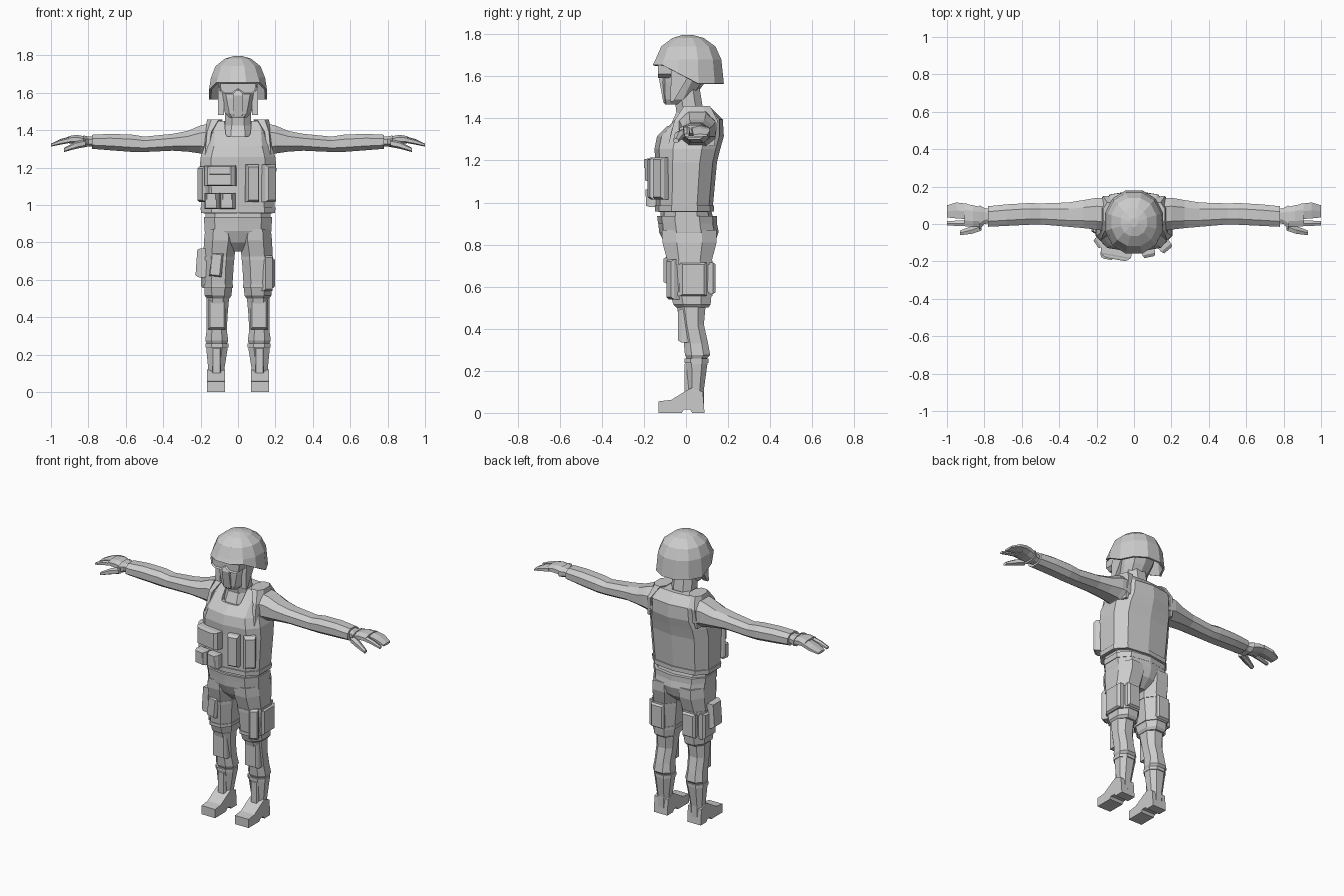
import bpy, bmesh, math
from mathutils import Vector, Matrix

grey = bpy.data.materials.new("plain_grey")
grey.diffuse_color = (0.6, 0.6, 0.6, 1)


def finish(name, bm, mirror=False):
    bmesh.ops.recalc_face_normals(bm, faces=bm.faces)
    me = bpy.data.meshes.new(name)
    bm.to_mesh(me)
    bm.free()
    me.materials.append(grey)
    ob = bpy.data.objects.new(name, me)
    bpy.context.collection.objects.link(ob)
    if mirror:
        ob.modifiers.new("mirror", 'MIRROR').use_axis[0] = True
    return ob


def loft(name, secs, n=8, axis='z', sq=0.85, mirror=False, cap0=True, move=None):
    """Skin rings; each section is (t, a0, a1, b0, b1) across the axis."""
    bm = bmesh.new()
    rings = []
    angs = [2 * math.pi * (i + 0.5) / n for i in range(n)]
    shape = [(math.copysign(abs(math.cos(a)) ** sq, math.cos(a)),
              math.copysign(abs(math.sin(a)) ** sq, math.sin(a))) for a in angs]
    mx, my = max(p[0] for p in shape), max(p[1] for p in shape)
    for k, (t, a0, a1, b0, b1) in enumerate(secs):
        ring = []
        for u, v in shape:
            a = (a0 + a1) / 2 + u / mx * (a1 - a0) / 2
            b = (b0 + b1) / 2 + v / my * (b1 - b0) / 2
            co = Vector((a, b, t) if axis == 'z' else (t, a, b))
            ring.append(bm.verts.new(move(k, co) if move else co))
        rings.append(ring)
    for r, s in zip(rings, rings[1:]):
        for i in range(n):
            j = (i + 1) % n
            bm.faces.new((r[i], r[j], s[j], s[i]))
    if cap0:
        bm.faces.new(rings[0])
    bm.faces.new(rings[-1])
    return finish(name, bm, mirror)


def extrude(name, pts, axis, lo, hi, mirror=False, inset=0):
    """Outline extruded along x (points y,z) or y (points x,z)."""
    bm = bmesh.new()
    at = lambda p, d: (d, p[0], p[1]) if axis == 'x' else (p[0], d, p[1])
    a = [bm.verts.new(at(p, lo)) for p in pts]
    b = [bm.verts.new(at(p, hi)) for p in pts]
    front = bm.faces.new(a)
    bm.faces.new(b)
    for i in range(len(pts)):
        j = (i + 1) % len(pts)
        bm.faces.new((a[i], a[j], b[j], b[i]))
    if inset:
        bmesh.ops.recalc_face_normals(bm, faces=bm.faces)
        bmesh.ops.inset_individual(bm, faces=[front], thickness=inset, depth=-inset)
    return finish(name, bm, mirror)


def pouch(name, loc, size, turn=0, tilt=0, taper=0.78, mirror=False):
    """Box whose outer (-y before turning) face is smaller."""
    bm = bmesh.new()
    bmesh.ops.create_cube(bm, size=1)
    outer = [f for f in bm.faces if f.normal.y < -0.9]
    bmesh.ops.inset_individual(bm, faces=outer, thickness=0.0)
    for v in outer[0].verts:
        v.co.x *= taper
        v.co.z *= 0.5 + taper / 2
    for v in bm.verts:
        if v.co.y < 0 and v not in outer[0].verts:
            v.co.y = -0.2
    m = (Matrix.Translation(loc) @ Matrix.Rotation(math.radians(tilt), 4, 'Y')
         @ Matrix.Rotation(math.radians(turn), 4, 'Z') @ Matrix.Diagonal((*size, 1)))
    bm.transform(m)
    return finish(name, bm, mirror)


# Helmet: open shell, rim high over the face and low at ears and nape
def rim(k, co):
    if k == 0:
        co.z = 1.655 - 0.09 * min(1, max(0, (co.y + 0.10) / 0.14))
    return co


helmet = loft("helmet", [(1.57, -.155, .155, -.158, .18), (1.68, -.145, .145, -.145, .168),
                         (1.742, -.12, .12, -.118, .14), (1.782, -.07, .07, -.065, .085),
                         (1.797, -.02, .02, -.015, .03)], 12, sq=0.95, cap0=False, move=rim)
helmet.modifiers.new("shell", 'SOLIDIFY').thickness = 0.012

# Head, goggles, chin strap, neck and collar
loft("head", [(1.465, -.045, .045, -.10, -.03), (1.49, -.07, .07, -.11, .03),
              (1.57, -.092, .092, -.118, .09), (1.62, -.105, .105, -.115, .12),
              (1.72, -.1, .1, -.09, .12)], 10)
extrude("mask_ridge", [(-.108, 1.475), (-.128, 1.585), (-.118, 1.61), (-.08, 1.6), (-.08, 1.475)],
        'x', -.025, .025)
extrude("goggles", [(-.1, 1.655), (.1, 1.655), (.098, 1.61), (.075, 1.592), (.03, 1.592), (0, 1.615),
                    (-.03, 1.592), (-.075, 1.592), (-.098, 1.61)], 'y', -.132, -.06, inset=.008)
extrude("chin_strap", [(-.075, 1.48), (-.06, 1.48), (.03, 1.63), (-.07, 1.63)], 'x', .075, .108, True)
loft("neck", [(1.36, -.075, .075, -.05, .09), (1.42, -.07, .07, -.045, .085),
              (1.56, -.068, .068, -.06, .062)], 8)
loft("collar", [(1.33, -.085, .085, -.09, .1), (1.385, -.08, .08, -.065, .1),
                (1.425, -.072, .072, -.048, .095)], 8)

# Vest, with the neckline cut out
vest = loft("vest", [(.955, -.185, .185, -.13, .12), (.985, -.195, .195, -.142, .128),
                     (1.19, -.205, .205, -.145, .147), (1.255, -.2, .2, -.15, .163),
                     (1.315, -.18, .18, -.138, .18), (1.395, -.172, .172, -.06, .175),
                     (1.45, -.16, .16, -.012, .12)], 10, sq=0.7)
cutter = loft("neck_cutter", [(1.365, -.065, .065, -.12, .085), (1.6, -.085, .085, -.12, .1)], 8)
cut = vest.modifiers.new("neckline", 'BOOLEAN')
cut.operation, cut.object = 'DIFFERENCE', cutter
cutter.hide_render = True
cutter.hide_set(True)
loft("vest_hem", [(.957, -.198, .198, -.148, .134), (.985, -.2, .2, -.148, .134)], 10, sq=0.7)
loft("shoulder_strap", [(1.27, .15, .185, -.085, .135), (1.39, .13, .178, -.055, .15),
                        (1.458, .08, .165, -.01, .115)], 8, mirror=True)

# Chest pouches
pouch("radio_pouch", (-.095, -.155, 1.155), (.165, .06, .11), -10)
pouch("radio_flap", (-.095, -.175, 1.185), (.13, .03, .045), -10)
for i, x in enumerate((-.14, -.055)):
    pouch(f"small_pouch_{i}", (x, -.157, 1.022), (.078, .055, .085), -10)
    pouch(f"small_flap_{i}", (x, -.174, 1.045), (.06, .03, .035), -10)
pouch("magazine_pouch_inner", (.077, -.15, 1.115), (.07, .055, .2), 12)
pouch("magazine_pouch_outer", (.165, -.118, 1.115), (.07, .055, .2), 40)
pouch("side_pouch", (-.182, -.095, 1.11), (.06, .05, .19), -55)

# Arms: sleeve, cuff, palm, fingers, thumb
loft("sleeve", [(.13, -.04, .14, 1.25, 1.44), (.2, -.03, .14, 1.275, 1.425),
                (.27, -.022, .128, 1.285, 1.395), (.35, -.015, .115, 1.29, 1.38),
                (.5, -.002, .11, 1.283, 1.365), (.56, -.004, .112, 1.283, 1.375),
                (.68, -.01, .105, 1.292, 1.38), (.78, -.015, .095, 1.3, 1.375)],
     8, 'x', mirror=True)
loft("glove_cuff", [(.77, .005, .08, 1.31, 1.365), (.8, .0, .085, 1.313, 1.365),
                    (.825, -.03, .1, 1.307, 1.372)], 8, 'x', mirror=True)
loft("palm", [(.815, -.012, .09, 1.315, 1.365), (.86, -.015, .1, 1.325, 1.375),
              (.905, -.012, .108, 1.33, 1.368)], 8, 'x', mirror=True)
loft("fingers", [(.89, .026, .108, 1.333, 1.368), (.95, .03, .115, 1.322, 1.352),
                 (1.0, .035, .1, 1.312, 1.326)], 6, 'x', mirror=True)
loft("index_finger", [(.89, -.012, .02, 1.333, 1.365), (.95, -.01, .018, 1.322, 1.35),
                      (1.0, -.008, .015, 1.312, 1.328)], 6, 'x', mirror=True)
loft("thumb", [(.815, -.035, .01, 1.31, 1.35), (.865, -.052, -.01, 1.3, 1.34),
               (.93, -.06, -.035, 1.283, 1.305)], 6, 'x', mirror=True)

# Waist, belt and hips
loft("waist", [(.9, -.175, .175, -.125, .135), (.97, -.175, .175, -.12, .118)], 10, sq=0.75)
loft("belt", [(.9, -.182, .182, -.133, .148), (.935, -.182, .182, -.137, .148)], 10, sq=0.75)
loft("hips", [(.75, -.07, .07, -.05, .08), (.8, -.165, .165, -.1, .135),
              (.86, -.178, .178, -.128, .155), (.91, -.178, .178, -.132, .145)], 10, sq=0.75)

# Trouser legs, knees and shins
loft("thigh", [(.5, .045, .165, -.045, .105), (.515, .035, .178, -.06, .117),
               (.57, .03, .18, -.075, .122), (.72, .02, .185, -.088, .122),
               (.81, .004, .182, -.112, .145), (.87, .01, .175, -.115, .145)], 8, mirror=True)
loft("shin", [(.255, .06, .165, .005, .095), (.275, .052, .175, -.005, .115),
              (.33, .06, .168, -.01, .105), (.42, .055, .168, -.025, .085),
              (.53, .045, .168, -.05, .095)], 8, mirror=True)
pouch("knee_pad", (.113, -.012, .415), (.095, .05, .16), mirror=True)
loft("thigh_strap", [(.555, .026, .184, -.08, .126), (.575, .026, .184, -.08, .126)], 8, mirror=True)
loft("upper_thigh_strap", [(.705, .018, .188, -.092, .126), (.725, .018, .188, -.092, .126)],
     8, mirror=True)

# Leg pockets and holster
pouch("cargo_pocket", (.178, .035, .635), (.13, .04, .16), 90, mirror=True)
pouch("front_pocket", (.155, -.062, .635), (.055, .045, .19), 30)
pouch("front_leg_pouch", (-.115, -.08, .68), (.065, .045, .125), -8, 6)
pouch("holster", (-.195, .0, .69), (.1, .055, .155), -90, 4)
pouch("rear_pocket", (.11, .12, .64), (.09, .04, .15), 180, mirror=True)

# Boots
loft("boot_shaft", [(.04, .075, .16, .0, .085), (.11, .075, .158, .01, .085),
                    (.235, .055, .17, .0, .102), (.25, .058, .167, .003, .1)], 8, mirror=True)
loft("boot_top_band", [(.238, .052, .173, -.008, .107), (.258, .052, .173, -.008, .107)],
     8, mirror=True)
extrude("boot_foot", [(-.13, 0), (-.13, .055), (-.07, .062), (.005, .108), (.03, .12), (.08, .1),
                      (.088, 0), (.03, 0), (.02, .015), (-.01, .015), (-.02, 0)],
        'x', .07, .165, True)
pouch("boot_tongue", (.115, .008, .165), (.05, .03, .15), mirror=True)
